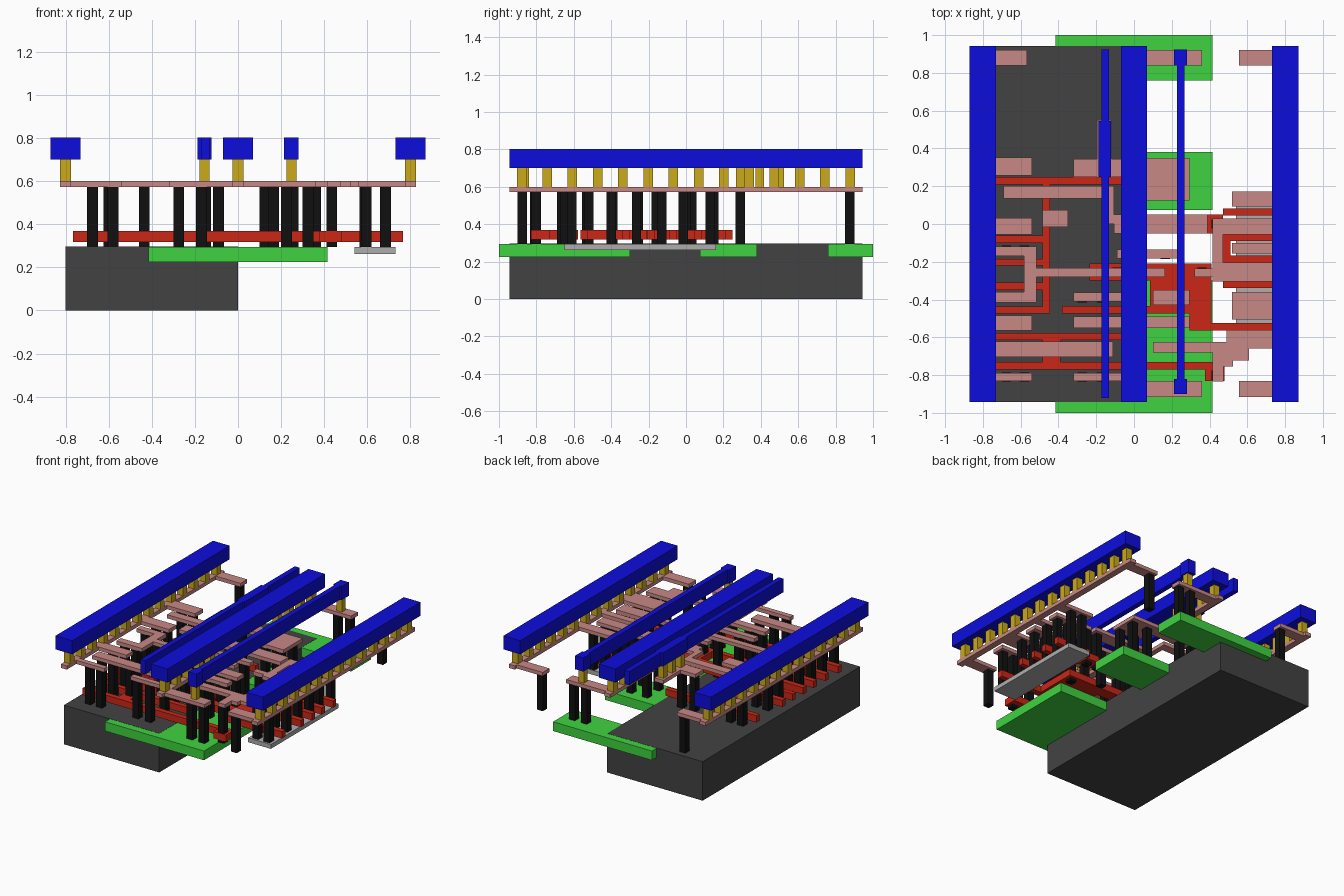
import bpy, bmesh
from mathutils import Matrix, Vector


def material(name, rgb):
    m = bpy.data.materials.new(name)
    m.diffuse_color = (*rgb, 1)
    return m


DARK = material("dark_grey", (0.055, 0.055, 0.055))
GREEN = material("green", (0.05, 0.65, 0.05))
GREY = material("light_grey", (0.42, 0.42, 0.42))
RED = material("red", (0.6, 0.02, 0.008))
BLACK = material("black", (0.005, 0.005, 0.005))
PINK = material("pink", (0.58, 0.25, 0.24))
YELLOW = material("yellow", (0.6, 0.4, 0.01))
BLUE = material("blue", (0.004, 0.004, 0.72))


def layer(name, mat, z0, z1, rects):
    """One object of flat boxes; each rect is x0, x1, y0, y1."""
    bm = bmesh.new()
    for x0, x1, y0, y1 in rects:
        centre = Vector(((x0 + x1) / 2, (y0 + y1) / 2, (z0 + z1) / 2))
        size = Matrix.Diagonal((x1 - x0, y1 - y0, z1 - z0, 1))
        bmesh.ops.create_cube(bm, size=1, matrix=Matrix.Translation(centre) @ size)
    mesh = bpy.data.meshes.new(name)
    bm.to_mesh(mesh)
    bm.free()
    mesh.materials.append(mat)
    obj = bpy.data.objects.new(name, mesh)
    bpy.context.collection.objects.link(obj)
    return obj


def posts(points, s=0.05):
    return [(x - s / 2, x + s / 2, y - s / 2, y + s / 2) for x, y in points]


def grid(xs, ys):
    return [(x, y) for y in ys for x in xs]


# Base block, diffusion slabs and side plate
layer("base_block", DARK, 0, 0.296, [(-0.8, 0, -0.943, 0.943)])
layer("diffusion_slabs", GREEN, 0.225, 0.295, [
    (-0.415, 0.415, -1, -0.30), (-0.415, 0.415, 0.075, 0.38), (-0.415, 0.415, 0.76, 1)])
layer("side_plate", GREY, 0.262, 0.295, [(0.54, 0.73, -0.65, 0.16)])

# Red gate tracks
layer("left_gate_tracks", RED, 0.317, 0.368, [
    (-0.765, 0.0, 0.21, 0.248), (-0.485, -0.445, -0.475, 0.21),
    (-0.765, -0.485, -0.1, -0.06), (-0.765, -0.485, -0.22, -0.185),
    (-0.765, -0.485, -0.35, -0.31), (-0.765, -0.485, -0.475, -0.437),
    (-0.765, 0.0, -0.615, -0.577), (-0.765, 0.48, -0.77, -0.73),
    (-0.485, -0.39, -0.73, -0.615)])
layer("centre_gate_tracks", RED, 0.317, 0.368, [
    (-0.235, 0.41, -0.30, -0.21), (0.085, 0.295, -0.435, -0.30),
    (-0.38, 0.295, -0.475, -0.435), (0.295, 0.41, -0.565, -0.30),
    (0.375, 0.48, -0.83, -0.77)])
layer("right_gate_tracks", RED, 0.317, 0.368, [
    (0.41, 0.765, -0.565, -0.525), (0.47, 0.765, 0.045, 0.083),
    (0.36, 0.47, -0.05, 0.05), (0.47, 0.765, -0.09, -0.05),
    (0.51, 0.765, -0.205, -0.168), (0.47, 0.51, -0.205, -0.09),
    (0.47, 0.765, -0.34, -0.30)])

# Black contact posts
layer("left_contacts", BLACK, 0.295, 0.572, posts(
    grid((-0.675, -0.58), (0.29, -0.015, -0.14, -0.39, -0.53, -0.665, -0.81))
    + [(-0.6, 0.875), (-0.435, 0.03), (-0.435, -0.665)]))
layer("centre_contacts", BLACK, 0.295, 0.572, posts(
    grid((-0.275, -0.17), (0.29, -0.39, -0.52, -0.81))
    + grid((0.125, 0.255), (0.29, 0.15, -0.39, -0.52))
    + grid((0.225, 0.325), (0.877, -0.875))
    + [(-0.15, -0.665), (-0.09, -0.255), (0.165, -0.16), (0.165, -0.65),
       (0.34, 0.0), (0.36, -0.255), (0.435, 0.0), (0.435, -0.80)]))
layer("right_contacts", BLACK, 0.295, 0.572, posts(
    grid((0.59, 0.685), (0.13, -0.015, -0.13, -0.265, -0.40, -0.61))
    + [(0.595, 0.875), (0.595, -0.875)]))

# Pink local wiring
layer("left_wiring", PINK, 0.572, 0.6, [
    (-0.825, -0.775, -0.943, 0.943),
    (-0.8, -0.567, 0.84, 0.92), (-0.8, -0.54, 0.257, 0.353),
    (-0.8, -0.54, -0.055, 0.033), (-0.73, -0.515, -0.17, -0.12),
    (-0.583, -0.515, -0.415, -0.17), (-0.73, -0.583, -0.415, -0.36),
    (-0.515, 0.165, -0.28, -0.232), (-0.8, -0.54, -0.565, -0.485),
    (-0.73, -0.11, -0.703, -0.623), (-0.8, -0.54, -0.83, -0.79),
    (-0.69, -0.105, 0.135, 0.2), (-0.485, -0.35, -0.015, 0.075),
    (-0.145, -0.105, 0.0, 0.135)])
layer("centre_wiring", PINK, 0.572, 0.6, [
    (-0.025, 0.025, 0.4, 0.943), (-0.025, 0.025, -0.2, -0.09),
    (-0.025, 0.025, -0.943, -0.32),
    (-0.105, 0.39, -0.05, 0.05), (-0.32, 0.07, 0.25, 0.345),
    (-0.195, -0.12, 0.245, 0.55), (0.07, 0.295, 0.125, 0.35),
    (-0.09, 0.23, -0.182, -0.135), (-0.32, 0.0, -0.41, -0.363),
    (0.1, 0.295, -0.43, -0.35), (-0.32, 0.295, -0.55, -0.49),
    (-0.32, 0.0, -0.83, -0.79), (0, 0.36, 0.84, 0.92), (0, 0.36, -0.915, -0.83)])
layer("right_wiring", PINK, 0.572, 0.6, [
    (0.775, 0.825, -0.943, 0.943),
    (0.557, 0.8, 0.84, 0.92), (0.557, 0.8, -0.915, -0.83),
    (0.52, 0.8, 0.092, 0.172), (0.52, 0.8, -0.155, -0.1),
    (0.415, 0.73, -0.055, 0.03), (0.415, 0.47, -0.205, -0.055),
    (0.415, 0.73, -0.305, -0.205), (0.32, 0.415, -0.28, -0.235),
    (0.52, 0.8, -0.505, -0.36), (0.49, 0.73, -0.66, -0.562),
    (0.1, 0.49, -0.68, -0.625), (0.415, 0.61, -0.722, -0.66),
    (0.415, 0.525, -0.755, -0.722), (0.415, 0.475, -0.835, -0.755)])

# Yellow vias under the rails and tracks
rows = [-0.8775 + 0.135 * i for i in range(14)]
centre_rows = [y for y in rows if y > 0.4 or -0.2 < y < -0.09 or y < -0.32]
layer("rail_vias", YELLOW, 0.6, 0.7, posts(
    grid((-0.8, 0.8), rows) + grid((0,), centre_rows), 0.05))
layer("track_vias", YELLOW, 0.6, 0.7, posts(
    grid((-0.155,), (0.29, 0.395, 0.5)) + [(0.248, 0.88), (0.248, -0.863)], 0.046))

# Blue top rails and thin tracks with wider pads
layer("top_rails", BLUE, 0.7, 0.803, [
    (x - 0.07, x + 0.07, -0.943, 0.943) for x in (-0.8, 0, 0.8)])
layer("thin_tracks", BLUE, 0.7, 0.803, [
    (-0.172, -0.132, -0.92, 0.25), (-0.172, -0.132, 0.545, 0.925),
    (-0.187, -0.122, 0.25, 0.545), (0.227, 0.267, -0.82, 0.84),
    (0.213, 0.281, 0.84, 0.925), (0.213, 0.281, -0.9, -0.82)])
